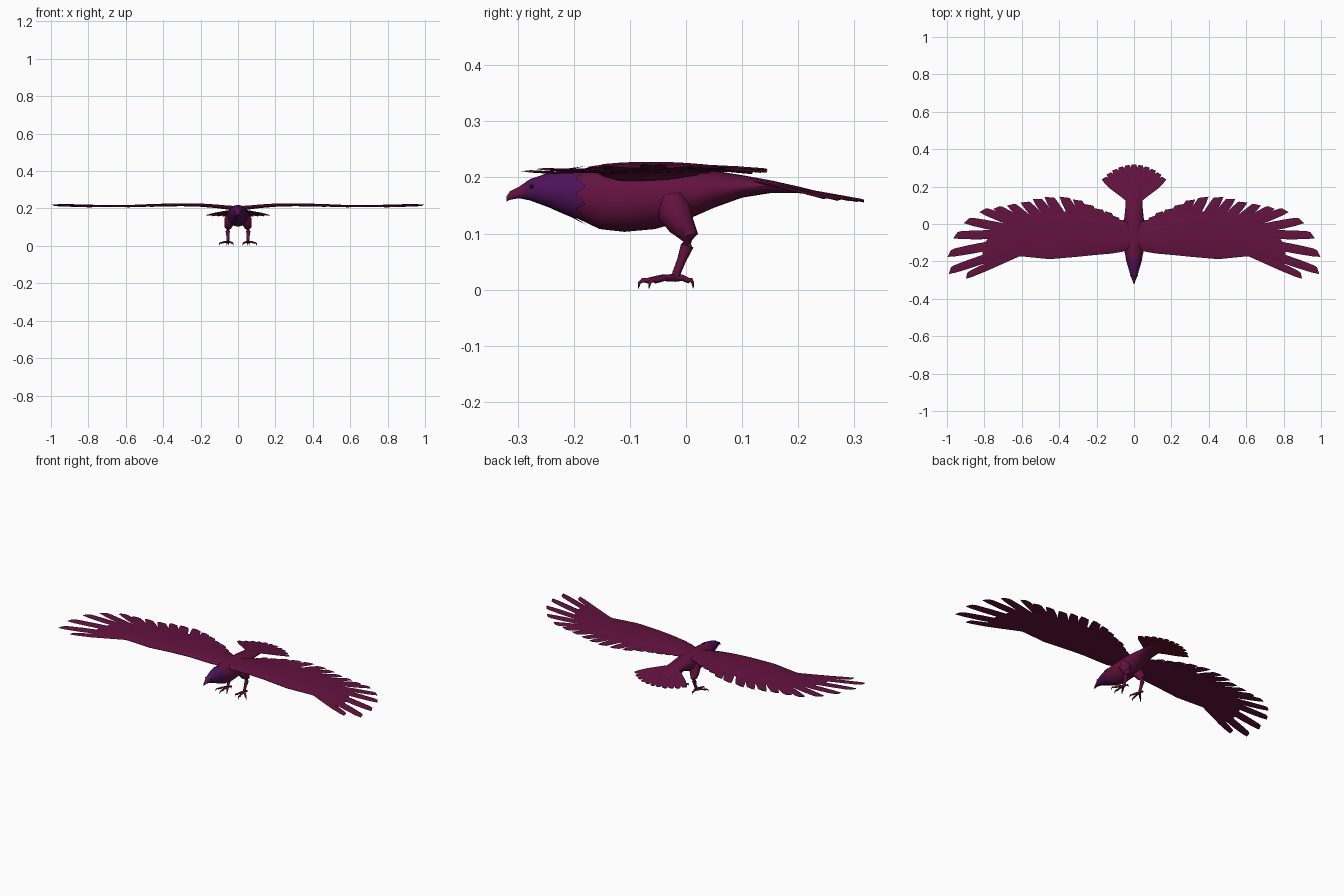
import bpy, bmesh, math
from mathutils import Vector

if "Cube" in bpy.data.objects:
    bpy.data.objects.remove(bpy.data.objects["Cube"])


def material(name, rgb):
    m = bpy.data.materials.new(name)
    m.diffuse_color = (*rgb, 1)
    m.use_nodes = True
    m.node_tree.nodes["Principled BSDF"].inputs["Base Color"].default_value = m.diffuse_color
    return m


MAROON = material("maroon plumage", (0.125, 0.006, 0.05))
PURPLE = material("purple head", (0.075, 0.006, 0.10))
RED = material("red undertail", (0.15, 0.005, 0.022))
DARK = material("dark eye", (0.02, 0.004, 0.015))


def loft(bm, rings, cap=True):
    """Skin a list of equal-length closed rings of points."""
    rows = [[bm.verts.new(p) for p in r] for r in rings]
    n = len(rows[0])
    for a, b in zip(rows, rows[1:]):
        for i in range(n):
            bm.faces.new((a[i], a[(i + 1) % n], b[(i + 1) % n], b[i]))
    if cap:
        bm.faces.new(rows[0][::-1])
        bm.faces.new(rows[-1])


def tube(bm, path, n=10):
    """Round limb through points (x, y, z, radius)."""
    pts = [Vector(p[:3]) for p in path]
    rings = []
    for i, p in enumerate(pts):
        t = pts[min(i + 1, len(pts) - 1)] - pts[max(i - 1, 0)]
        q = t.to_track_quat('Z', 'Y')
        r = path[i][3]
        rings.append([p + q @ Vector((r * math.cos(a), r * math.sin(a), 0))
                      for a in (k * math.tau / n for k in range(n))])
    loft(bm, rings)


def finish(name, bm, mats, rule=None, mirror=False, angle=40):
    bmesh.ops.recalc_face_normals(bm, faces=bm.faces)
    if rule:
        for f in bm.faces:
            f.material_index = rule(f)
    me = bpy.data.meshes.new(name)
    bm.to_mesh(me)
    bm.free()
    for m in mats:
        me.materials.append(m)
    ob = bpy.data.objects.new(name, me)
    bpy.context.collection.objects.link(ob)
    bpy.ops.object.select_all(action='DESELECT')
    bpy.context.view_layer.objects.active = ob
    ob.select_set(True)
    bpy.ops.object.shade_smooth_by_angle(angle=math.radians(angle))
    if mirror:
        ob.modifiers.new("Mirror", 'MIRROR').use_mirror_merge = False
    return ob


def interp(table, t):
    for a, b in zip(table, table[1:]):
        if t <= b[0]:
            k = max(0, (t - a[0]) / (b[0] - a[0]))
            return [u + (v - u) * k for u, v in zip(a[1:], b[1:])]
    return table[-1][1:]


# Body, head and hooked beak: y, top z, bottom z, half width
BODY = [(-0.32, 0.166, 0.157, 0.002), (-0.314, 0.175, 0.160, 0.005),
        (-0.298, 0.183, 0.163, 0.010), (-0.278, 0.197, 0.159, 0.018),
        (-0.243, 0.209, 0.146, 0.028), (-0.20, 0.215, 0.130, 0.038),
        (-0.154, 0.218, 0.108, 0.050), (-0.11, 0.219, 0.103, 0.056),
        (-0.055, 0.219, 0.108, 0.058), (0.0, 0.217, 0.124, 0.056),
        (0.05, 0.212, 0.146, 0.050), (0.10, 0.204, 0.164, 0.045),
        (0.15, 0.195, 0.172, 0.045), (0.20, 0.184, 0.172, 0.040),
        (0.24, 0.174, 0.169, 0.025)]
SIDES = 20


def body_ring(y, scale=1.0, zig=0.0):
    ring = []
    for k in range(SIDES):
        yy = y + (zig if k % 2 else 0)
        top, bot, w = interp(BODY, yy)
        a = k * math.tau / SIDES
        ring.append((w * scale * math.cos(a), yy,
                     (top + bot) / 2 + (top - bot) / 2 * scale * math.sin(a)))
    return ring


bm = bmesh.new()
ys = sorted([b[0] for b in BODY] + [-0.288, -0.26, -0.22, -0.18, -0.13])
loft(bm, [body_ring(y) for y in ys])
finish("body", bm, [MAROON, PURPLE],
       lambda f: int(-0.288 < f.calc_center_median().y < -0.20))

# Ragged ruff of feathers around the neck
bm = bmesh.new()
loft(bm, [body_ring(-0.25, 0.98), body_ring(-0.225, 1.04),
          body_ring(-0.205, 1.06), body_ring(-0.196, 1.08, 0.018)], cap=False)
finish("neck_ruff", bm, [PURPLE])

# Eyes
bm = bmesh.new()
bmesh.ops.create_icosphere(bm, subdivisions=2, radius=0.004)
bmesh.ops.translate(bm, verts=bm.verts, vec=(0.018, -0.275, 0.184))
finish("eyes", bm, [DARK], mirror=True)

# Wing height across span, with an arch along the chord
SPAN_Z = [(0.0, 0.192), (0.06, 0.197), (0.15, 0.207), (0.25, 0.212),
          (0.4, 0.211), (0.6, 0.204), (0.8, 0.208), (1.0, 0.214)]


def wing_z(x, y):
    return interp(SPAN_Z, x)[0] + 0.009 * max(0, 1 - ((y + 0.04) / 0.2) ** 2)


# Wing panel: x, leading y, trailing y, thickness
WING = [(0.02, -0.13, 0.0, 0.036), (0.06, -0.148, 0.02, 0.034),
        (0.12, -0.158, 0.03, 0.030), (0.2, -0.165, 0.045, 0.027),
        (0.3, -0.175, 0.065, 0.024), (0.45, -0.188, 0.07, 0.020),
        (0.6, -0.173, 0.045, 0.016), (0.7, -0.182, 0.0, 0.012),
        (0.77, -0.205, -0.06, 0.008), (0.81, -0.215, -0.12, 0.004)]
bm = bmesh.new()
rings = []
for x, y0, y1, th in WING:
    upper, lower = [], []
    for k in range(9):
        t = k / 8
        y = y0 + (y1 - y0) * t
        h = th * (0.08 + 1.3 * math.sqrt(t) * (1 - t) ** 0.8) / 2
        upper.append((x, y, wing_z(x, y) + h))
        lower.append((x, y, wing_z(x, y) - h))
    rings.append(upper + lower[::-1])
loft(bm, rings)
finish("wings", bm, [MAROON], mirror=True, angle=50)


def feather(bm, tip, angle, length, w, height, root=1.0, skew=0.25, th=0.0022):
    """Thin blade with a blunt slanted end, laid on a height function."""
    d = Vector((math.cos(angle), math.sin(angle)))
    s = Vector((-d.y, d.x))
    rings = []
    for t, k in ((0, root), (0.35, (root + 1) / 2), (0.65, 1), (0.9, 0.88), (1, 0.66)):
        c = Vector(tip) - d * length * (1 - t)
        slant = d * w * skew * 2 * (t == 1)
        ring = []
        for side, up in ((1, 0), (0, 1), (-1, 0), (0, -1)):
            p = c + s * w * k * side - slant * side
            ring.append((p.x, p.y, height(p.x, p.y) + th * up))
        rings.append(ring)
    loft(bm, rings)


# Flight feathers: tip x, tip y, angle, length, half width
FLIGHT = [(0.895, -0.277, -24, 0.30, 0.020), (0.985, -0.25, -19, 0.33, 0.023),
          (0.988, -0.158, -11, 0.33, 0.024), (0.955, -0.06, -1, 0.31, 0.024),
          (0.895, 0.018, 11, 0.30, 0.024), (0.81, 0.073, 21, 0.28, 0.023),
          (0.735, 0.088, 31, 0.24, 0.023), (0.66, 0.103, 40, 0.22, 0.024),
          (0.585, 0.117, 47, 0.20, 0.026), (0.52, 0.134, 53, 0.20, 0.026),
          (0.455, 0.143, 58, 0.19, 0.028), (0.375, 0.143, 60, 0.18, 0.028),
          (0.305, 0.128, 62, 0.16, 0.026), (0.245, 0.103, 63, 0.14, 0.024),
          (0.19, 0.08, 65, 0.12, 0.022), (0.14, 0.064, 68, 0.11, 0.020),
          (0.10, 0.04, 72, 0.10, 0.018)]
bm = bmesh.new()
for i, (x, y, a, length, w) in enumerate(FLIGHT):
    lift = 0.0012 * (i % 2)
    feather(bm, (x, y), math.radians(a), length, w,
            lambda px, py, l=lift: wing_z(px, py) + l)
finish("flight_feathers", bm, [MAROON], mirror=True)

# Fanned tail, red on its underside
bm = bmesh.new()
for i in range(-5, 6):
    a = math.radians(90 - i * 9.6)
    tip = (0.217 * math.cos(a), 0.1 + 0.217 * math.sin(a))
    feather(bm, tip, a, 0.18, 0.0195,
            lambda x, y, l=0.001 * (i % 2): 0.196 - 0.175 * (y - 0.1) - 0.3 * x * x + l,
            root=0.5, skew=0.08 * i / 5, th=0.0025)
finish("tail_fan", bm, [MAROON, RED], lambda f: int(f.normal.z < -0.3))

# Legs, with three front toes, a hind toe and curved claws
bm = bmesh.new()
tube(bm, [(0.036, -0.025, 0.165, 0.026), (0.043, -0.02, 0.138, 0.031),
          (0.05, -0.008, 0.114, 0.024), (0.054, 0.005, 0.095, 0.017),
          (0.055, 0.002, 0.078, 0.0115), (0.054, -0.008, 0.052, 0.008),
          (0.054, -0.016, 0.032, 0.0075), (0.054, -0.02, 0.018, 0.008)], 12)
for tx, ty in ((0.06, -0.085), (0.1, -0.066), (0.026, -0.066), (0.05, 0.013)):
    def at(k, z, r):
        return (0.054 + (tx - 0.054) * k, -0.019 + (ty + 0.019) * k, z, r)
    tube(bm, [at(0, 0.021, 0.007), at(0.4, 0.021, 0.0055), at(0.75, 0.016, 0.005),
              at(0.88, 0.017, 0.004), at(0.97, 0.012, 0.0025), at(1, 0.002, 0.0006)], 8)
finish("legs", bm, [MAROON], mirror=True, angle=50)
